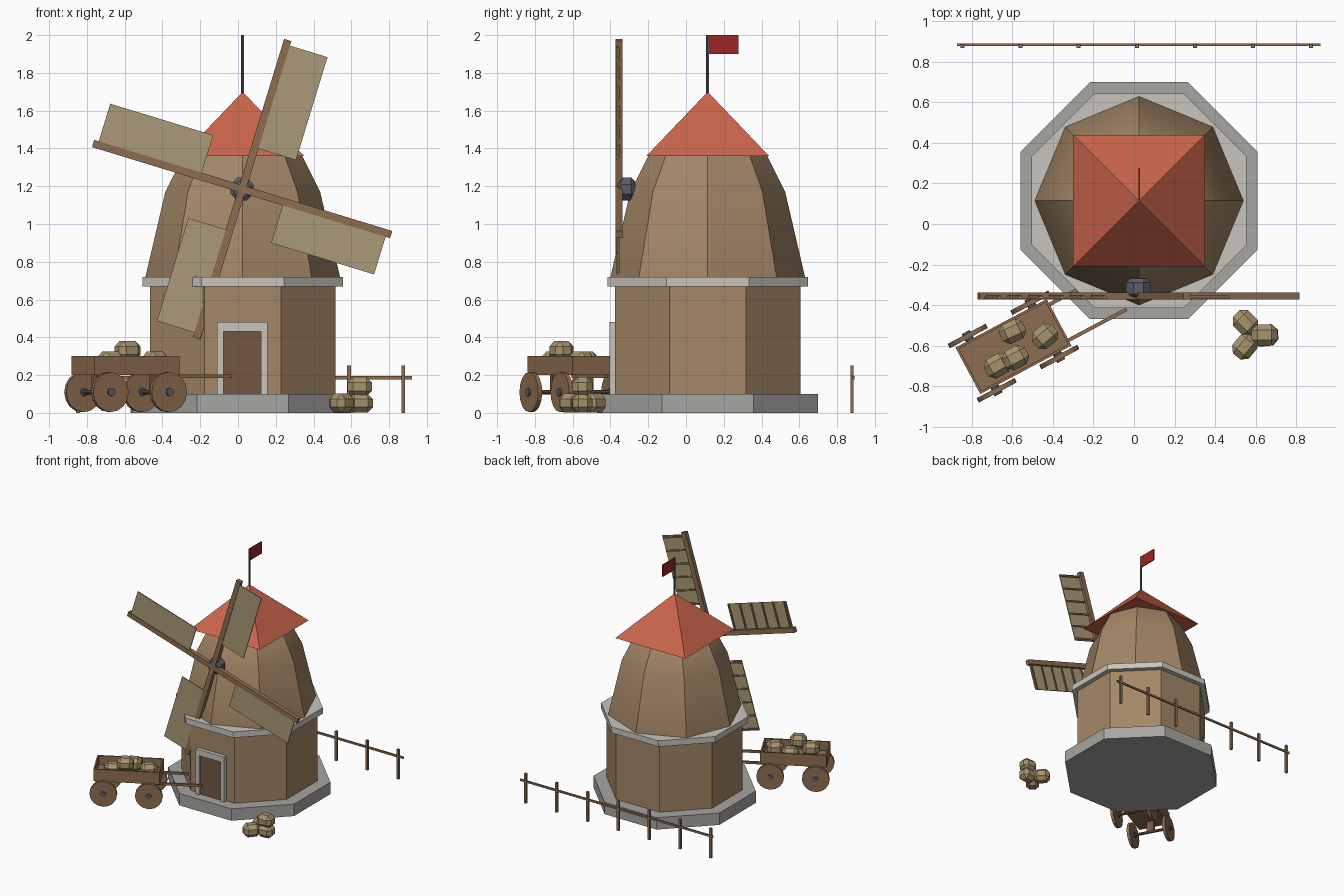
import bpy, bmesh
from math import radians, pi, cos, sin
from mathutils import Matrix, Vector

if "Cube" in bpy.data.objects:
    bpy.data.objects.remove(bpy.data.objects["Cube"])

CX, CY = 0.025, 0.115          # tower axis


def mat(name, r, g, b):
    m = bpy.data.materials.new(name)
    m.diffuse_color = [(c / 255) ** 2.2 for c in (r, g, b)] + [1]
    m.use_nodes = True
    m.node_tree.nodes["Principled BSDF"].inputs["Base Color"].default_value = m.diffuse_color
    return m


PLASTER = mat("plaster", 162, 134, 103)
TILE = mat("roof_tile", 200, 100, 76)
STONE = mat("stone", 198, 196, 186)
BASE = mat("base_stone", 165, 164, 160)
WOOD = mat("wood", 140, 109, 82)
DARKWOOD = mat("dark_wood", 112, 88, 68)
CLOTH = mat("sailcloth", 168, 152, 118)
FLAG = mat("flag_cloth", 155, 42, 38)
IRON = mat("iron", 92, 95, 104)
STRAW = mat("straw", 165, 146, 108)


def finish(bm, name, material, matrix=Matrix()):
    bmesh.ops.transform(bm, matrix=matrix, verts=bm.verts)
    bmesh.ops.recalc_face_normals(bm, faces=bm.faces)
    me = bpy.data.meshes.new(name)
    bm.to_mesh(me)
    bm.free()
    me.materials.append(material)
    ob = bpy.data.objects.new(name, me)
    bpy.context.collection.objects.link(ob)
    return ob


def box(name, lo, hi, material, matrix=Matrix(), bevel=0):
    lo, hi = Vector(lo), Vector(hi)
    bm = bmesh.new()
    bmesh.ops.create_cube(bm, size=1)
    bmesh.ops.scale(bm, vec=hi - lo, verts=bm.verts)
    bmesh.ops.translate(bm, vec=(lo + hi) / 2, verts=bm.verts)
    if bevel:
        bmesh.ops.bevel(bm, geom=bm.edges[:], offset=bevel, segments=1, affect='EDGES')
    return finish(bm, name, material, matrix)


def lathe(name, profile, sides, material, matrix=Matrix(), turn=0.0):
    """Stack of n-gon rings (radius, z); a radius of 0 becomes a point."""
    bm = bmesh.new()
    rings = []
    for r, z in profile:
        n = sides if r else 1
        rings.append([bm.verts.new((r * cos(turn + 2 * pi * i / sides),
                                    r * sin(turn + 2 * pi * i / sides), z)) for i in range(n)])
    for a, b in zip(rings, rings[1:]):
        for i in range(sides):
            j = (i + 1) % sides
            quad = [a[i % len(a)], a[j % len(a)], b[j % len(b)], b[i % len(b)]]
            bm.faces.new(list(dict.fromkeys(quad)))
    for ring in (rings[0], rings[-1]):
        if len(ring) > 1:
            bm.faces.new(ring)
    return finish(bm, name, material, matrix)


T = Matrix.Translation
TOWER = T((CX, CY, 0))
OCT = 1 / cos(pi / 8)          # apothem to corner radius


def octagon(name, apothem, z0, z1, material):
    r = apothem * OCT
    return lathe(name, [(r, z0), (r, z1)], 8, material, TOWER, pi / 8)


# Tower
octagon("base_plinth", 0.585, 0, 0.10, BASE)
octagon("tower_wall", 0.49, 0.10, 0.68, PLASTER)
octagon("ledge", 0.53, 0.67, 0.72, STONE)
dome = lathe("dome", [(0.515, 0.70), (0.515, 0.72), (0.41, 1.17), (0.315, 1.36), (0.15, 1.50), (0, 1.52)],
             8, PLASTER, TOWER)
lathe("roof", [(0.325 * 2 ** 0.5, 1.36), (0, 1.70)], 4, TILE, TOWER, pi / 4)
bpy.context.view_layer.objects.active = dome
dome.select_set(True)
bpy.ops.object.shade_smooth_by_angle(angle=radians(30))
dome.select_set(False)

# Flagpole and flag
lathe("flagpole", [(0.008, 1.67), (0.008, 2.0)], 8, IRON, TOWER)
box("flag", (CX - 0.004, CY, 1.90), (CX + 0.004, CY + 0.162, 2.0), FLAG)

# Door with stone frame
box("door", (-0.08, -0.39, 0.10), (0.125, -0.36, 0.432), DARKWOOD)
box("door_frame_left", (-0.11, -0.405, 0.10), (-0.078, -0.36, 0.48), STONE)
box("door_frame_right", (0.123, -0.405, 0.10), (0.155, -0.36, 0.48), STONE)
box("door_lintel", (-0.078, -0.405, 0.43), (0.123, -0.36, 0.48), STONE)

# Hub and axle
HUB = T((0.022, 0, 1.185))
ALONG_Y = Matrix.Rotation(-pi / 2, 4, 'X')
lathe("hub", [(0.045, -0.36), (0.066, -0.345), (0.066, -0.29), (0.045, -0.27)], 8, IRON,
      HUB @ ALONG_Y, pi / 8)
lathe("axle", [(0.035, -0.30), (0.035, -0.10)], 8, IRON, HUB @ ALONG_Y)

# Four sails: beam, cloth to its clockwise side, slats on the back
for k in range(4):
    m = HUB @ Matrix.Rotation(radians(17 + 90 * k), 4, 'Y')
    box(f"sail_arm_{k}", (-0.02, -0.372, 0), (0.02, -0.337, 0.825), WOOD, m)
    box(f"sail_cloth_{k}", (0.0, -0.368, 0.23), (0.228, -0.360, 0.80), CLOTH, m)
    for i in range(6):
        z = 0.245 + i * 0.108
        box(f"sail_slat_{k}_{i}", (0, -0.361, z - 0.006), (0.222, -0.351, z + 0.006), WOOD, m)

# Cart, built along its own x axis
CART = T((-0.595, -0.605, 0)) @ Matrix.Rotation(radians(28), 4, 'Z')
L, W = 0.255, 0.13
box("cart_bed", (-L, -W, 0.20), (L, W, 0.225), WOOD, CART)
for s, side in ((-1, "right"), (1, "left")):
    y = s * (W - 0.006)
    box(f"cart_side_{side}", (-L, y - 0.006, 0.22), (L, y + 0.006, 0.30), WOOD, CART)
    x = s * (L - 0.006)
    box(f"cart_end_{side}", (x - 0.006, -W, 0.22), (x + 0.006, W, 0.30), WOOD, CART)
    box(f"cart_shaft_{side}", (0.2, s * 0.10 - 0.009, 0.186), (0.58, s * 0.10 + 0.009, 0.204), WOOD, CART)
    for x, end in ((-0.175, "rear"), (0.175, "front")):
        m = CART @ T((x, s * 0.152, 0.11)) @ ALONG_Y
        lathe(f"wheel_{end}_{side}", [(0.106, -0.012), (0.106, 0.012)], 16, WOOD, m)
        lathe(f"wheel_hub_{end}_{side}", [(0.022, -0.022), (0.022, 0.022)], 8, IRON, m)
for x, end in ((-0.175, "rear"), (0.175, "front")):
    lathe(f"cart_axle_{end}", [(0.012, -0.15), (0.012, 0.15)], 8, DARKWOOD,
          CART @ T((x, 0, 0.11)) @ ALONG_Y)
    box(f"axle_block_{end}", (x - 0.015, -0.03, 0.11), (x + 0.015, 0.03, 0.205), DARKWOOD, CART)

# Sacks in the cart and on the ground: x, y, z, turn
sacks = [(-0.60, -0.53, 0.275, 25), (-0.44, -0.555, 0.275, 40), (-0.675, -0.70, 0.275, 30),
         (-0.585, -0.66, 0.33, 28), (0.55, -0.488, 0.052, -45), (0.548, -0.605, 0.052, 50),
         (0.648, -0.55, 0.052, 5), (0.645, -0.548, 0.138, 0)]
for i, (x, y, z, a) in enumerate(sacks):
    box(f"sack_{i}", (-0.064, -0.053, -0.051), (0.064, 0.053, 0.051), STRAW,
        T((x, y, z)) @ Matrix.Rotation(radians(a), 4, 'Z'), bevel=0.029)

# Fence behind the mill
box("fence_rail", (-0.873, 0.879, 0.178), (0.92, 0.891, 0.194), WOOD)
for i in range(7):
    x = -0.847 + i * 0.287
    box(f"fence_post_{i}", (x - 0.01, 0.870, 0), (x + 0.01, 0.888, 0.25), WOOD)
